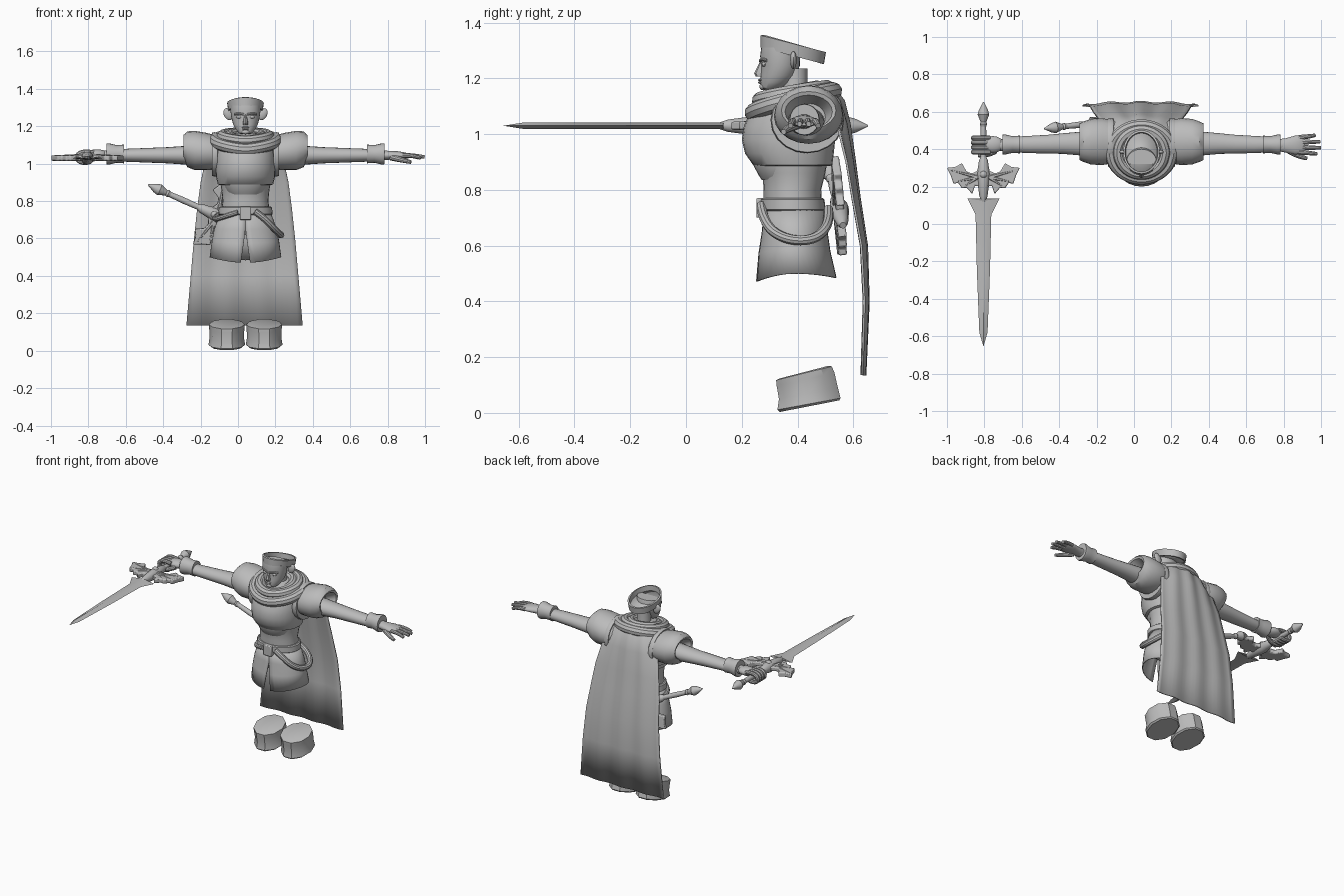
import bpy, bmesh, math
from mathutils import Vector, Matrix

if "Cube" in bpy.data.objects:
    bpy.data.objects.remove(bpy.data.objects["Cube"])

CX = 0.04  # mirror plane of the body
GREY = bpy.data.materials.new("plain grey")
GREY.diffuse_color = (0.5, 0.5, 0.5, 1)
GREY.use_nodes = True
GREY.node_tree.nodes["Principled BSDF"].inputs["Base Color"].default_value = GREY.diffuse_color


def finish(name, bm, thick=0, bevel=0, sub=0):
    bmesh.ops.recalc_face_normals(bm, faces=bm.faces)
    me = bpy.data.meshes.new(name)
    bm.to_mesh(me)
    bm.free()
    me.materials.append(GREY)
    ob = bpy.data.objects.new(name, me)
    bpy.context.collection.objects.link(ob)
    if thick:
        ob.modifiers.new("shell", 'SOLIDIFY').thickness = thick
    if bevel:
        m = ob.modifiers.new("bevel", 'BEVEL')
        m.width, m.segments = bevel, 2
    if sub:
        ob.modifiers.new("smooth", 'SUBSURF').levels = sub
    return ob


def skin(name, rows, wrap=True, caps=True, **kw):
    """Surface through rows of points."""
    bm = bmesh.new()
    vs = [[bm.verts.new(p) for p in r] for r in rows]
    n = len(rows[0])
    for a, b in zip(vs, vs[1:]):
        for i in range(n if wrap else n - 1):
            j = (i + 1) % n
            bm.faces.new((a[i], a[j], b[j], b[i]))
    if wrap and caps:
        bm.faces.new(vs[0])
        bm.faces.new(vs[-1])
    return finish(name, bm, **kw)


def ring(z, a, yf, yb, n=28, tilt=0.0, cx=CX):
    """Level ellipse from front yf to back yb, optionally sloped."""
    yc, b = (yf + yb) / 2, (yb - yf) / 2
    return [(cx + a * math.cos(t), yc + b * math.sin(t), z + tilt * math.sin(t))
            for t in (2 * math.pi * i / n for i in range(n))]


def stack(name, rings, n=28, **kw):
    return skin(name, [ring(*r, n=n) for r in rings], **kw)


def xring(x, ry, rz, yc, zc, n=20):
    return [(x, yc + ry * math.cos(2 * math.pi * i / n), zc + rz * math.sin(2 * math.pi * i / n))
            for i in range(n)]


def tube(name, pts, r, cyclic=False, radii=None):
    cu = bpy.data.curves.new(name, 'CURVE')
    cu.dimensions, cu.bevel_depth, cu.bevel_resolution = '3D', r, 3
    cu.use_fill_caps, cu.resolution_u = True, 5
    sp = cu.splines.new('NURBS')
    sp.points.add(len(pts) - 1)
    for i, p in enumerate(pts):
        sp.points[i].co = (*p, 1)
        sp.points[i].radius = radii[i] if radii else 1
    sp.order_u, sp.use_endpoint_u, sp.use_cyclic_u = 3, True, cyclic
    cu.materials.append(GREY)
    ob = bpy.data.objects.new(name, cu)
    bpy.context.collection.objects.link(ob)
    bpy.context.view_layer.objects.active = ob
    ob.select_set(True)
    bpy.ops.object.convert(target='MESH')
    ob.select_set(False)


def ball(name, loc, size, rot=None):
    bm = bmesh.new()
    m = Matrix.Translation(loc) @ (rot or Matrix()) @ Matrix.Diagonal((*size, 1))
    bmesh.ops.create_uvsphere(bm, u_segments=16, v_segments=10, radius=1, matrix=m)
    finish(name, bm)


def box(name, loc, size):
    bm = bmesh.new()
    bmesh.ops.create_cube(bm, size=1, matrix=Matrix.Translation(loc) @ Matrix.Diagonal((*size, 1)))
    finish(name, bm, bevel=0.005)


def plate(name, outline, t, mat, bevel=0.0):
    rows = [[mat @ Vector((x, y, s * t)) for x, y in outline] for s in (-0.5, 0.5)]
    skin(name, rows, bevel=bevel)


def spindle(name, prof, mat, n=12):
    skin(name, [[mat @ Vector((r * math.cos(2 * math.pi * i / n), y, r * math.sin(2 * math.pi * i / n)))
                 for i in range(n)] for y, r in prof])


# boots: tilted stubs
for s in (-1, 1):
    x = CX + s * 0.1
    skin("boot_stub", [ring(z, a, f, b, n=10, tilt=t, cx=x) for z, a, f, b, t in
         ((0.024, .088, .33, .555, .022), (0.032, .098, .322, .56, .022), (0.07, .092, .328, .55, .022),
          (0.12, .094, .32, .538, .025), (0.142, .096, .318, .528, .026), (0.146, .085, .33, .515, .024))])

# torso, chest plate, belly plate
stack("torso", [(.62, .15, .285, .49), (.72, .135, .28, .49), (.80, .122, .278, .485), (.86, .128, .275, .50),
                (.95, .145, .24, .515), (1.05, .15, .23, .525), (1.13, .13, .27, .53), (1.17, .06, .34, .48)])
stack("chest_plate", [(.885, .135, .25, .515), (.89, .148, .24, .525), (.93, .158, .212, .53), (.98, .16, .2, .535),
                      (1.03, .16, .208, .54), (1.09, .155, .235, .54), (1.14, .13, .27, .53), (1.165, .08, .32, .50)])
stack("belly_plate", [(.835, .085, .272, .40), (.85, .1, .262, .42), (.90, .12, .235, .44), (.93, .12, .235, .44)])

# belts and buckle
stack("belt", [(.725, .138, .272, .495), (.73, .145, .266, .5), (.765, .142, .266, .497), (.77, .135, .272, .492)])
box("belt_buckle", (CX, .267, .735), (.06, .03, .07))
tube("hip_strap", [(.09, .27, .745), (.14, .272, .71), (.20, .31, .645), (.235, .39, .615), (.22, .47, .625),
                   (.15, .515, .68), (.05, .51, .73)], .018)
tube("sword_strap", [(.0, .27, .74), (-.08, .30, .715), (-.125, .39, .70), (-.12, .48, .715), (-.10, .54, .73)], .014)

# skirt with a front slit
rows = []
for z, a, f, b in ((.74, .135, .28, .493), (.65, .168, .272, .508), (.58, .18, .26, .518), (.485, .192, .25, .54)):
    k = max(0, (.65 - z) / .165)
    row = []
    for i in range(37):
        d = 0.002 + 0.13 * k
        t = -math.pi / 2 + d + (2 * math.pi - 2 * d) * i / 36
        row.append((CX + a * math.cos(t), (f + b) / 2 + (b - f) / 2 * math.sin(t),
                    z + k * (.015 * math.cos(t) ** 2 - (.014 if math.sin(t) < 0 else 0) * math.sin(t) ** 2)))
    rows.append(row)
skin("skirt", rows, wrap=False, thick=.006)

# cape
rows = []
for z, w, y, c in ((1.165, .11, .49, .06), (1.16, .15, .535, .07), (1.12, .18, .565, .06), (1.04, .205, .585, .04),
                   (.9, .235, .605, .025), (.77, .252, .622, .02), (.6, .27, .648, .015), (.4, .287, .654, .01),
                   (.135, .31, .642, .005)):
    rows.append([(CX - .005 + w * u, y - c * u * u + .005 * math.cos(11 * u), z)
                 for u in (i / 12 - 1 for i in range(25))])
skin("cape", rows, wrap=False, thick=.008)

# scarf folds around the neck
for rx, ry, zf, zb, r in ((.165, .145, 1.075, 1.155, .032), (.125, .12, 1.12, 1.165, .03), (.085, .085, 1.125, 1.165, .028)):
    pts = []
    for i in range(20):
        t = 2 * math.pi * i / 20
        s = (1 + math.sin(t)) / 2
        pts.append((CX + rx * math.cos(t), .385 + ry * math.sin(t), zf + (zb - zf) * s ** .7))
    tube("scarf_fold", pts, r, cyclic=True)

# neck, face and ears
stack("neck", [(1.1, .05, .34, .44), (1.16, .043, .345, .435), (1.235, .043, .345, .435)], n=16)
stack("face", [(1.158, .022, .28, .32), (1.165, .038, .27, .345), (1.185, .053, .266, .375), (1.21, .066, .268, .395),
               (1.245, .075, .27, .408), (1.28, .08, .266, .41), (1.31, .08, .27, .40)])
skin("nose", [ring(1.207, .013, .25, .29, n=8), ring(1.218, .014, .244, .29, n=8), ring(1.262, .006, .266, .29, n=8)])
ball("upper_lip", (CX, .269, 1.194), (.02, .011, .005))
ball("lower_lip", (CX, .269, 1.185), (.016, .011, .005))
ball("chin", (CX, .277, 1.17), (.022, .014, .013))
for s in (-1, 1):
    ball("eyelid", (CX + s * .032, .281, 1.25), (.018, .009, .009))
    tube("brow", [(CX + s * .01, .267, 1.263), (CX + s * .035, .27, 1.272), (CX + s * .058, .29, 1.264)], .006)
    ball("ear", (CX + s * .092, .385, 1.265), (.024, .012, .034), Matrix.Rotation(s * .5, 4, 'Y'))

# tilted open headband
band = [(1.282, .092, .268, .495), (1.325, .098, .268, .502), (1.327, .088, .28, .49), (1.284, .083, .28, .485)]
skin("headband", [ring(z - .001, a, f, b, n=32, tilt=-.03) for z, a, f, b in band + band[:1]], caps=False)
bm = bmesh.new()
bm.faces.new([bm.verts.new(p) for p in ring(1.288, .086, .277, .488, n=32, tilt=-.03)])
finish("headband_floor", bm, thick=.004)

# shoulders, arms and cuffs on both sides
for s in (-1, 1):
    X = lambda d: CX + s * d
    skin("shoulder_guard", [xring(X(d), ry, rz, .44, zc) for d, ry, rz, zc in (
        (.10, .09, .08, 1.06), (.15, .115, .09, 1.06), (.21, .125, .1, 1.065), (.27, .122, .105, 1.07),
        (.31, .108, .096, 1.077), (.332, .098, .068, 1.085), (.328, .085, .06, 1.08), (.27, .06, .05, 1.06))])
    skin("shoulder_edge", [xring(X(d), r, r * .9, .435, 1.05) for d, r in
         ((.15, .128), (.165, .132), (.18, .128))])
    skin("arm", [xring(X(d), ry, rz, y, 1.045) for d, ry, rz, y in (
        (.2, .07, .055, .43), (.32, .064, .05, .43), (.42, .055, .043, .43), (.5, .05, .04, .427),
        (.6, .046, .036, .425), (.68, .042, .033, .425), (.76, .03, .024, .422))])
    skin("cuff", [xring(X(d), r * .95, r, .425, 1.052) for d, r in
         ((.65, .038), (.65, .05), (.69, .047), (.73, .057), (.742, .055), (.742, .035))])

# open hand
skin("open_palm", [xring(x, ry, rz, y, z) for x, ry, rz, y, z in (
    (.76, .03, .024, .422, 1.045), (.81, .038, .024, .42, 1.045), (.86, .05, .021, .422, 1.045),
    (.90, .05, .016, .425, 1.042), (.915, .04, .01, .425, 1.04))])
for y0, y1, x1, z1 in ((.385, .375, .978, 1.03), (.41, .407, .998, 1.036), (.437, .44, .995, 1.036), (.462, .474, .968, 1.03)):
    tube("finger", [(.88, y0, 1.044), (.935, (y0 + y1) / 2, 1.046), (x1, y1, z1)], .0125, radii=[1.1, 1, .75])
tube("thumb", [(.82, .40, 1.035), (.865, .365, 1.022), (.925, .35, 1.008)], .014, radii=[1.3, 1.1, .7])

# gripping hand
ball("fist_palm", (-.755, .425, 1.05), (.06, .045, .027))
for i in range(4):
    y = .385 + i * .025
    tube("grip_finger", [(-.77, y, 1.058), (-.82, y, 1.068), (-.862, y, 1.048), (-.855, y, 1.012),
                         (-.81, y, 1.003), (-.79, y, 1.012)], .0135)
tube("grip_thumb", [(-.74, .39, 1.04), (-.78, .365, 1.02), (-.83, .37, 1.008)], .014)


# sword hilt; local origin at guard centre, +y towards the pommel
def hilt(m):
    spindle("grip", [(.06, .02), (.1, .015), (.2, .017), (.28, .014)], m)
    spindle("pommel", [(.27, .014), (.285, .02), (.295, .015), (.335, .031), (.36, .024), (.402, .003)], m)
    spindle("guard_core", [(-.13, .012), (-.1, .022), (-.04, .03), (.02, .036), (.06, .028), (.09, .024), (.11, .014)], m)
    ball("guard_gem", m @ Vector((0, .015, .025)), (.02, .02, .018))
    wing = [(.015, .045), (.06, .02), (.09, .03), (.115, .075), (.15, .055), (.195, .05), (.175, .01),
            (.16, -.035), (.135, -.03), (.115, -.06), (.09, -.055), (.06, -.09), (.045, -.045), (.015, -.05)]
    for s in (-1, 1):
        plate("guard_wing", [(s * x, y) for x, y in wing], .03, m, bevel=.006)
        for x, y in ((.185, .04), (.15, -.025), (.105, -.05)):
            spindle("wing_rib", [(0, .012), (1, .003)], m @ Matrix.Translation((s * .03, 0, .012)) @
                    Matrix.Rotation(math.atan2(y, s * (x - .03)) - math.pi / 2, 4, 'Z') @
                    Matrix.Diagonal((1, math.hypot(x - .03, y), 1, 1)), n=6)


held = Matrix.Translation((-.805, .25, 1.03))
hilt(held)
# blade with a raised centre ridge
half = [(0, -.905), (.022, -.83), (.035, -.5), (.042, -.2), (.085, -.115), (.04, -.125), (0, -.11)]
bm = bmesh.new()
for sx in (-1, 1):
    for sz in (-1, 1):
        edge = [bm.verts.new(held @ Vector((sx * x, y, 0))) for x, y in half]
        mid = [bm.verts.new(held @ Vector((0, y, sz * .012))) for x, y in half[1:-1]]
        mid = [edge[0]] + mid + [edge[-1]]
        for i in range(len(half) - 1):
            f = [v for k, v in enumerate((edge[i], edge[i + 1], mid[i + 1], mid[i]))
                 if v not in (edge[i], edge[i + 1], mid[i + 1], mid[i])[:k]]
            bm.faces.new(f)
bmesh.ops.remove_doubles(bm, verts=bm.verts, dist=1e-5)
finish("blade", bm)

# second hilt at the hip
d = Vector((-.9, -.1, .4)).normalized()
w = Vector((.4, -.06, .9))
w = (w - d * w.dot(d)).normalized()
hip = Matrix((w, d, w.cross(d))).transposed().to_4x4()
hip.translation = (-.115, .55, .725)
hilt(hip)

# smooth shading with sharp edges kept
for ob in bpy.context.scene.objects:
    ob.select_set(ob.type == 'MESH')
    bpy.context.view_layer.objects.active = ob
bpy.ops.object.shade_smooth_by_angle(angle=math.radians(35))
